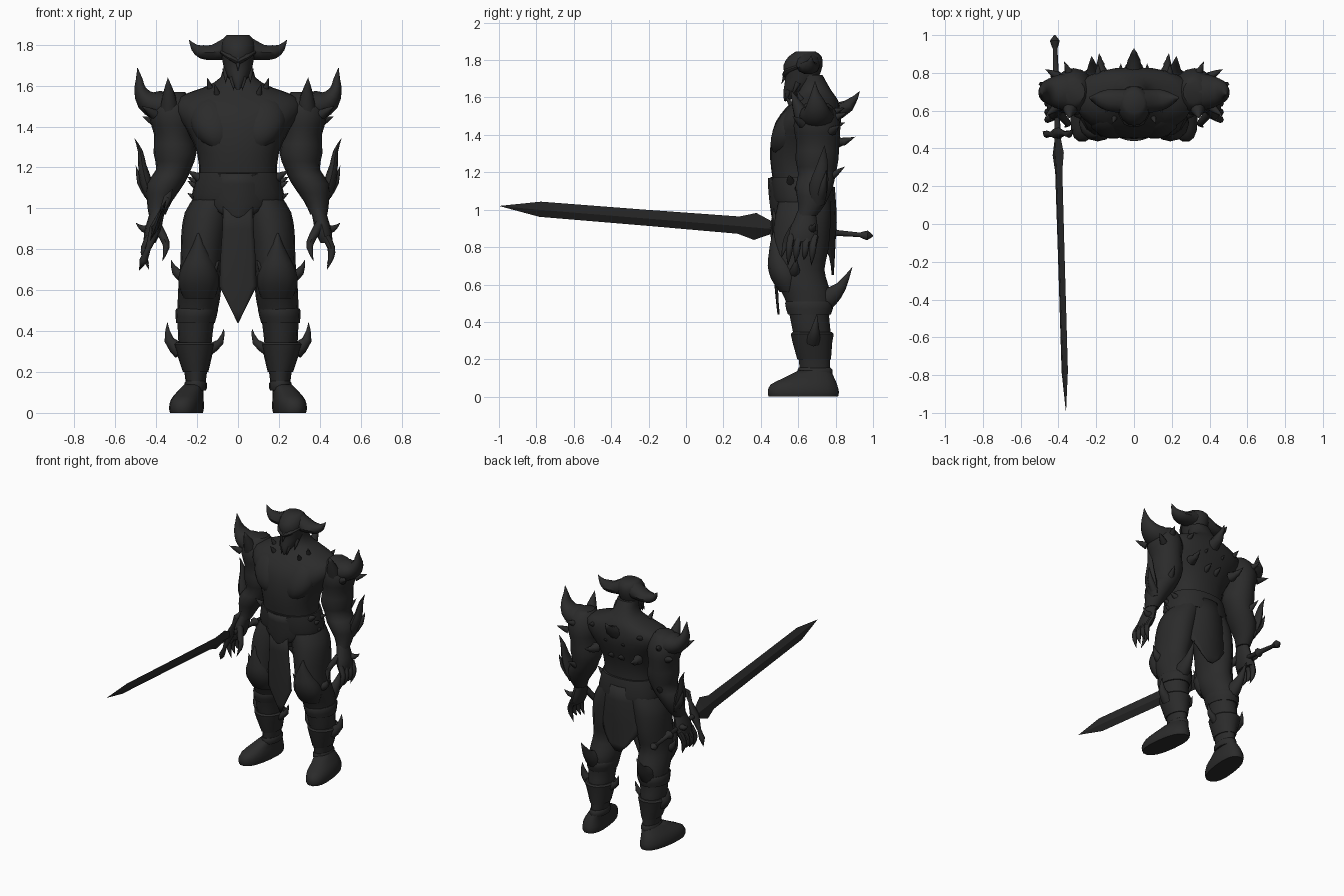
import bpy, bmesh, math
from mathutils import Vector

dark = bpy.data.materials.new("charcoal")
dark.diffuse_color = (0.024, 0.024, 0.024, 1)
X, Z = Vector((1, 0, 0)), Vector((0, 0, 1))


def finish(name, bm, mirror, angle=45):
    bmesh.ops.remove_doubles(bm, verts=bm.verts, dist=0.0004)
    bmesh.ops.recalc_face_normals(bm, faces=bm.faces)
    me = bpy.data.meshes.new(name)
    bm.to_mesh(me)
    bm.free()
    me.materials.append(dark)
    me.shade_smooth()
    me.set_sharp_from_angle(angle=math.radians(angle))
    ob = bpy.data.objects.new(name, me)
    bpy.context.collection.objects.link(ob)
    if mirror:
        ob.modifiers.new("mirror", 'MIRROR').use_mirror_merge = False
    return ob


def refine(rows, steps):
    """Catmull-Rom interpolation of section tuples."""
    out = []
    for i in range(len(rows) - 1):
        a, b, c, d = (rows[max(i - 1, 0)], rows[i], rows[i + 1], rows[min(i + 2, len(rows) - 1)])
        for s in range(steps):
            t = s / steps
            out.append([0.5 * (2 * q + (r - p) * t + (2 * p - 5 * q + 4 * r - w) * t * t
                               + (3 * q - p - 3 * r + w) * t ** 3)
                        for p, q, r, w in zip(a, b, c, d)])
    return out + [list(rows[-1])]


def tube(name, rows, n=10, ref=X, axis=None, mirror=True, steps=2, power=2.0, lean=0, angle=45):
    """Skin elliptical sections (x, y, z, radius along ref, other radius)."""
    rows = refine(rows, steps)
    pts = [Vector(r[:3]) for r in rows]
    bm = bmesh.new()
    rings = []
    for i, r in enumerate(rows):
        t = axis or (pts[min(i + 1, len(pts) - 1)] - pts[max(i - 1, 0)]).normalized()
        u = (ref - t * ref.dot(t)).normalized()
        v = t.cross(u)
        ring = []
        for k in range(n):
            a = 2 * math.pi * k / n
            c, s = math.cos(a), math.sin(a)
            c = math.copysign(abs(c) ** (2 / power), c)
            s = math.copysign(abs(s) ** (2 / power), s)
            p = pts[i] + u * c * max(r[3], 0) + v * s * max(r[4], 0)
            p.x -= lean * (p.y - pts[i].y)
            ring.append(bm.verts.new(p))
        rings.append(ring)
    for a, b in zip(rings, rings[1:]):
        for k in range(n):
            j = (k + 1) % n
            bm.faces.new((a[k], a[j], b[j], b[k]))
    bm.faces.new(rings[0])
    bm.faces.new(rings[-1])
    return finish(name, bm, mirror, angle)


def body(name, rows, n=16, **kw):
    """Horizontal sections (z, x, half width, front y, back y)."""
    return tube(name, [(x, (f + b) / 2, z, w, (b - f) / 2) for z, x, w, f, b in rows],
                n, X, Z, **kw)


def spike(name, base, tip, r, bend=(0, 0, 0), mirror=True, n=8):
    b, t = Vector(base), Vector(tip)
    m = (b + t) / 2 + Vector(bend)
    ref = Vector((0.3, 0.9, 0.25))
    return tube(name, [(*b, r, r), (*m, r * .6, r * .6), (*t, 0, 0)], n, ref, None, mirror)


def sheet(name, rows, n=8):
    """Curved cloth or plate: rows of (z, half width, middle y, edge y)."""
    bm = bmesh.new()
    grid = []
    for z, w, ym, ye in rows:
        grid.append([bm.verts.new((w * u, ym + (ye - ym) * u * u, z))
                     for u in [2 * k / n - 1 for k in range(n + 1)]])
    for a, b in zip(grid, grid[1:]):
        for k in range(n):
            bm.faces.new((a[k], a[k + 1], b[k + 1], b[k]))
    ob = finish(name, bm, False)
    sol = ob.modifiers.new("thickness", 'SOLIDIFY')
    sol.thickness, sol.offset = 0.012, 0
    return ob


# torso and neck
body("torso", [(.92, 0, .17, .52, .76), (1.03, 0, .205, .48, .775), (1.15, 0, .19, .465, .765),
               (1.27, 0, .20, .45, .775), (1.38, 0, .25, .455, .81), (1.47, 0, .31, .48, .83),
               (1.54, 0, .30, .53, .825), (1.59, 0, .17, .575, .81), (1.64, 0, .085, .60, .775),
               (1.72, 0, .07, .60, .73)], 24, mirror=False, power=2.3)
# chest muscles
body("chest_muscle", [(1.30, .10, .05, .47, .6), (1.35, .11, .095, .45, .62),
                      (1.43, .12, .115, .465, .62), (1.51, .13, .09, .51, .64),
                      (1.55, .13, .04, .56, .66)], 14)

# head, jaw and horned helm
body("head", [(1.58, 0, .008, .525, .545), (1.62, 0, .035, .52, .61), (1.66, 0, .06, .525, .68),
              (1.71, 0, .074, .53, .71), (1.77, 0, .084, .52, .73), (1.82, 0, .078, .55, .725),
              (1.847, 0, .055, .59, .69)], 16, mirror=False)
tube("helm_horn", [(.04, .65, 1.785, .065, .06), (.12, .655, 1.762, .06, .04),
                   (.175, .66, 1.765, .045, .035), (.212, .665, 1.785, .022, .02),
                   (.24, .67, 1.825, 0, 0)], 10, Vector((0, 1, 0)))
tube("brow", [(0, .535, 1.715, .012, .02), (.04, .54, 1.74, .015, .018),
              (.08, .60, 1.765, .01, .01)], 8, Z)
spike("nose", (0, .54, 1.74), (0, .51, 1.67), .016, mirror=False)
spike("beard_spike", (.03, .55, 1.64), (.02, .53, 1.575), .015)
spike("cheek_spike", (.06, .60, 1.68), (.06, .565, 1.61), .016)

# arms and shoulders
body("arm", [(1.57, .31, .05, .64, .76), (1.53, .32, .09, .60, .80), (1.45, .32, .115, .575, .825),
             (1.36, .315, .095, .59, .82), (1.27, .308, .105, .585, .815),
             (1.19, .315, .085, .60, .80), (1.12, .355, .092, .585, .785),
             (1.03, .385, .06, .60, .745), (.97, .395, .042, .595, .70)], 16)
tube("shoulder_horn", [(.34, .70, 1.50, .10, .07), (.40, .70, 1.505, .09, .07),
                       (.45, .70, 1.53, .07, .052), (.478, .695, 1.58, .045, .03),
                       (.483, .69, 1.63, .02, .017), (.492, .69, 1.69, 0, 0)], 12, Vector((0, 1, 0)))
spike("shoulder_cone", (.335, .63, 1.48), (.343, .56, 1.64), .05)
for i, (b, t, r) in enumerate([((.13, .63, 1.56), (.15, .59, 1.64), .022),
                               ((.10, .57, 1.55), (.115, .53, 1.61), .018),
                               ((.33, .77, 1.48), (.37, .86, 1.52), .03),
                               ((.41, .62, 1.46), (.47, .57, 1.50), .025),
                               ((.40, .78, 1.42), (.47, .82, 1.45), .025)]):
    spike(f"shoulder_spike_{i + 1}", b, t, r)

# back spikes
spike("spine_spike", (0, .77, 1.51), (0, .93, 1.635), .055, (0, .02, -.015), False)
spike("back_spike", (.17, .79, 1.36), (.185, .905, 1.39), .035, (0, 0, -.01))
for i, (x, z) in enumerate([(.07, 1.44), (.19, 1.52), (.04, 1.34)]):
    spike(f"back_stud_{i + 1}", (x, .78, z), (x, .85, z + .025), .022)

# forearm fins
tube("forearm_fin", [(.42, .70, 1.03, .04, .02), (.45, .71, 1.13, .05, .03),
                     (.468, .725, 1.21, .035, .02), (.478, .735, 1.28, .02, .012),
                     (.507, .74, 1.345, 0, 0)], 8, Vector((0, 1, 0)))
spike("forearm_thorn", (.43, .72, 1.07), (.50, .75, 1.21), .03, (.012, 0, -.01))
spike("elbow_spike", (.33, .75, 1.16), (.36, .85, 1.23), .03)
spike("wrist_spike", (.41, .67, .90), (.50, .69, .93), .028, (.01, 0, -.015))

# hands with clawed fingers
body("palm", [(1.0, .39, .035, .60, .69), (.94, .405, .038, .575, .70), (.88, .42, .04, .55, .705),
              (.83, .432, .028, .55, .70)], 12)
for i, y in enumerate((.565, .605, .65, .69)):
    tube(f"finger_{i + 1}", [(.43, y, .86, .02, .02), (.455, y - .01, .81, .019, .019),
                             (.455, y - .015, .76, .015, .015),
                             (.435, y - .02, .70 + .015 * (i % 3), 0, 0)], 8, Vector((0, 1, 0)))
tube("thumb", [(.40, .59, .92, .024, .024), (.365, .55, .86, .02, .02),
               (.35, .53, .81, .016, .016), (.37, .51, .74, 0, 0)], 8, Vector((0, 1, 0)))

# legs
body("leg", [(1.06, .11, .10, .50, .77), (.98, .145, .115, .48, .775), (.88, .165, .112, .465, .77),
             (.78, .175, .105, .46, .76), (.68, .185, .10, .455, .74), (.60, .188, .105, .49, .76),
             (.52, .195, .10, .53, .78), (.43, .207, .088, .555, .765), (.33, .21, .08, .575, .775),
             (.22, .207, .058, .60, .77), (.12, .207, .046, .61, .77)], 16)
# knee guard and its spikes
body("knee_guard", [(.56, .19, .075, .50, .60), (.63, .192, .10, .455, .62),
                    (.70, .192, .09, .437, .60), (.76, .192, .06, .442, .55),
                    (.82, .192, .03, .45, .51), (.88, .195, .003, .465, .475)], 12)
spike("knee_side_spike", (.25, .58, .66), (.328, .59, .75), .035, (.015, 0, -.015))
spike("knee_inner_spike", (.14, .52, .66), (.09, .50, .75), .028)
# boots
body("boot_cuff", [(.44, .208, .095, .545, .775), (.47, .205, .10, .535, .785),
                   (.50, .202, .104, .53, .788), (.51, .20, .10, .535, .78)], 16, steps=1)
body("shin_flare", [(.20, .207, .062, .595, .775), (.29, .212, .088, .57, .782),
                    (.335, .214, .10, .56, .79), (.345, .214, .09, .57, .78)], 16, steps=1)
body("ankle_band", [(.11, .207, .05, .60, .78), (.12, .207, .055, .595, .785),
                    (.145, .207, .055, .595, .785), (.155, .207, .048, .60, .775)], 14, steps=1)
spike("calf_outer_spike", (.28, .68, .30), (.345, .70, .445), .04, (.025, 0, -.015))
spike("calf_inner_spike", (.14, .67, .31), (.068, .68, .415), .03, (-.018, 0, -.015))
tube("calf_back_spike", [(.21, .71, .50, .05, .07), (.215, .77, .535, .045, .055),
                         (.22, .83, .59, .025, .03), (.225, .89, .695, 0, 0)], 10)
body("foot", [(0, .252, .075, .44, .815), (.025, .252, .08, .435, .82), (.065, .248, .075, .45, .81),
              (.10, .235, .062, .52, .795), (.14, .212, .048, .60, .775)], 18, lean=.12, power=2.4)

# belt with side studs and spikes
body("belt", [(1.04, 0, .222, .468, .79), (1.07, 0, .225, .46, .792), (1.15, 0, .207, .452, .785),
              (1.175, 0, .20, .452, .78)], 24, mirror=False, steps=1, power=2.3)
for i, (z, y) in enumerate([(1.16, .56), (1.11, .60), (1.05, .62), (1.13, .67)]):
    spike(f"belt_spike_{i + 1}", (.19, y, z - .01), (.248, y - .01, z + .025), .022)

# waist plate, front loincloth and back skirt
sheet("waist_plate", [(1.17, .10, .445, .475), (1.12, .20, .445, .59), (1.06, .21, .45, .60),
                      (1.02, .15, .455, .53), (.97, .07, .462, .485), (.93, .003, .47, .47)])
sheet("loincloth", [(1.04, .07, .465, .475), (.90, .075, .465, .475), (.75, .085, .47, .48),
                    (.62, .09, .477, .487), (.56, .06, .482, .487), (.50, .03, .488, .49),
                    (.44, .002, .495, .495)])
sheet("back_skirt", [(1.12, .20, .79, .66), (1.02, .22, .797, .66), (.93, .22, .80, .67),
                     (.85, .18, .795, .72), (.75, .11, .79, .77), (.70, .075, .787, .78),
                     (.65, .02, .785, .785)])

# sword: blade, guard, grip and pommel
guard_dir = Vector((.16, .03, .39)).normalized()


def along(y, a, b):
    return (-.39 - .03 * y, y, .94 - .08 * y, a, b)


tube("sword_blade", [along(*r) for r in [(-1, 0, 0), (-.78, .044, .009), (-.2, .046, .011),
                                         (.28, .05, .013), (.37, .078, .016), (.46, .035, .016)]],
     4, guard_dir, mirror=False, steps=1, angle=20)
tube("sword_guard", [(-.484, .49, .695, 0, 0), (-.462, .475, .745, .02, .02),
                     (-.44, .475, .80, .013, .013), (-.405, .48, .90, .035, .028),
                     (-.37, .48, .99, .013, .013), (-.345, .475, 1.05, .02, .02),
                     (-.32, .50, 1.095, 0, 0)], 8, Vector((0, 1, 0)), mirror=False, steps=1)
tube("sword_grip", [along(y, r, r) for y, r in [(.45, .02), (.55, .016), (.76, .016), (.785, .032),
                                                (.81, .017), (.93, .013), (.945, .02), (.97, .028),
                                                (1, .004)]],
     8, guard_dir, mirror=False, steps=1)
